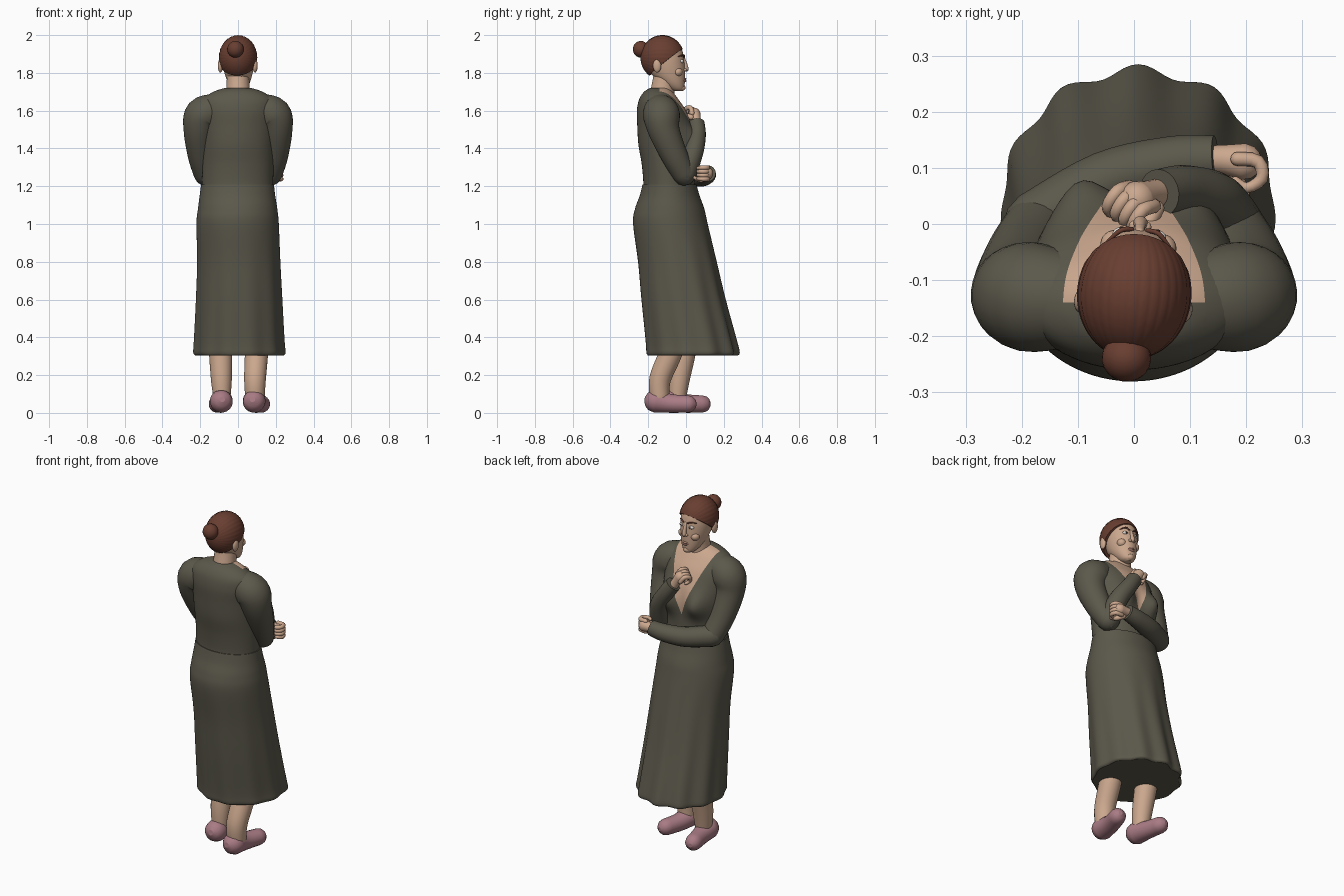
import bpy, bmesh
from math import sin, cos, pi, exp, atan2, radians
from mathutils import Vector, Matrix

if "Cube" in bpy.data.objects:
    bpy.data.objects.remove(bpy.data.objects["Cube"])


def material(name, rgb):
    m = bpy.data.materials.new(name)
    m.use_nodes = True
    m.diffuse_color = (*rgb, 1)
    m.node_tree.nodes["Principled BSDF"].inputs["Base Color"].default_value = (*rgb, 1)
    return m


OLIVE = material("olive cloth", (0.105, 0.098, 0.070))
SKIN = material("skin", (0.60, 0.39, 0.27))
HAIR = material("auburn hair", (0.14, 0.048, 0.030))
PINK = material("pink slipper", (0.40, 0.20, 0.235))
LIPS = material("lip", (0.46, 0.24, 0.18))
WHITE = material("eye white", (0.75, 0.72, 0.68))
DARK = material("dark iris", (0.03, 0.018, 0.012))


def finish(name, bm, *mats):
    bmesh.ops.recalc_face_normals(bm, faces=bm.faces[:])
    for f in bm.faces:
        f.smooth = len(f.verts) < 8
    me = bpy.data.meshes.new(name)
    bm.to_mesh(me)
    bm.free()
    for m in mats:
        me.materials.append(m)
    ob = bpy.data.objects.new(name, me)
    bpy.context.collection.objects.link(ob)
    return ob


def spline(rows, steps):
    """Smooth in-between rows (Catmull-Rom)."""
    rows = [Vector(r) for r in rows]
    p = [rows[0]] + rows + [rows[-1]]
    out = []
    for a, b, c, d in zip(p, p[1:], p[2:], p[3:]):
        for i in range(steps):
            t = i / steps
            out.append(0.5 * (2 * b + (c - a) * t + (2 * a - 5 * b + 4 * c - d) * t * t
                              + (3 * b - a - 3 * c + d) * t ** 3))
    return out + [rows[-1]]


def skin_rings(rings):
    """Bridge a list of equal rings and cap both ends."""
    bm = bmesh.new()
    vs = [[bm.verts.new(co) for co in r] for r in rings]
    n = len(vs[0])
    for a, b in zip(vs, vs[1:]):
        for i in range(n):
            j = (i + 1) % n
            bm.faces.new((a[i], a[j], b[j], b[i]))
    bm.faces.new(vs[0])
    bm.faces.new(vs[-1])
    return bm


def stack(rows, n=64, steps=5, warp=None):
    """Vertical body from rows of (z, x min, x max, y min, y max)."""
    rings = []
    for z, x0, x1, y0, y1 in spline(rows, steps):
        ring = []
        for i in range(n):
            a = 2 * pi * i / n
            co = Vector(((x0 + x1) / 2 + (x1 - x0) / 2 * cos(a),
                         (y0 + y1) / 2 + (y1 - y0) / 2 * sin(a), z))
            ring.append(warp(co, a) if warp else co)
        rings.append(ring)
    return skin_rings(rings)


def limb(name, rows, mat, n=20, steps=5, ends=(True, True)):
    """Tube along rows of (x, y, z, radius), with optional domed ends."""
    pts = [(Vector(r[:3]), r[3]) for r in spline([tuple(r) for r in rows], steps)]
    dome = ((0.5, 0.87), (0.8, 0.6), (0.97, 0.24))
    if ends[0]:
        c, r = pts[0]
        t = (c - pts[1][0]).normalized()
        pts = [(c + t * r * k, r * s) for k, s in reversed(dome)] + pts
    if ends[1]:
        c, r = pts[-1]
        t = (c - pts[-2][0]).normalized()
        pts += [(c + t * r * k, r * s) for k, s in dome]
    rings, u = [], None
    for i, (c, r) in enumerate(pts):
        t = (pts[min(i + 1, len(pts) - 1)][0] - pts[max(i - 1, 0)][0]).normalized()
        u = t.orthogonal() if u is None else u - t * u.dot(t)
        u.normalize()
        v = t.cross(u)
        rings.append([c + (u * cos(2 * pi * k / n) + v * sin(2 * pi * k / n)) * r for k in range(n)])
    return finish(name, skin_rings(rings), mat)


def ball(name, centre, size, mat, seg=24):
    bm = bmesh.new()
    bmesh.ops.create_uvsphere(bm, u_segments=seg, v_segments=seg // 2, radius=1,
                              matrix=Matrix.Translation(centre) @ Matrix.Diagonal((*size, 1)))
    return finish(name, bm, mat)


# Skirt with folds that deepen toward the hem
def folds(co, a):
    k = 0.010 * max(0, (1.0 - co.z) / 0.7) * cos(11 * a + pi / 2)
    return co + Vector((cos(a), sin(a), 0)) * k * (0.4 + 0.6 * max(0, sin(a)))


finish("skirt", stack([
    (0.305, -.225, .24, -.205, .265), (0.32, -.235, .25, -.212, .275), (0.38, -.232, .245, -.216, .262),
    (0.6, -.222, .234, -.238, .205), (0.8, -.216, .224, -.255, .16), (1.0, -.22, .216, -.28, .115),
    (1.08, -.212, .208, -.27, .097), (1.15, -.203, .197, -.245, .072),
    (1.21, -.195, .19, -.23, .055)], n=120, warp=folds), OLIVE)


# Bodice with bust and an open V neckline
def bust(co, a):
    if sin(a) > 0:
        co.y += 0.058 * exp(-((abs(co.x) - .1) / .06) ** 2 - ((co.z - 1.43) / .075) ** 2)
    return co


bm = stack([
    (1.15, -.19, .185, -.23, .05), (1.22, -.19, .186, -.226, .045), (1.32, -.188, .188, -.235, .04),
    (1.42, -.19, .19, -.252, .04), (1.52, -.195, .195, -.258, .03), (1.6, -.2, .2, -.26, .0),
    (1.66, -.185, .185, -.248, -.04), (1.7, -.13, .13, -.222, -.07), (1.72, -.07, .07, -.19, -.09)],
    steps=6, warp=bust)
SLOPE, V_LOW, V_BACK = 0.37, 1.36, -0.14
for co, no in (((0, 0, V_LOW), (1, 0, -SLOPE)), ((0, 0, V_LOW), (-1, 0, -SLOPE)), ((0, V_BACK, 0), (0, 1, 0))):
    bmesh.ops.bisect_plane(bm, geom=bm.verts[:] + bm.edges[:] + bm.faces[:], plane_co=co, plane_no=no)
for f in bm.faces:
    c = f.calc_center_median()
    f.material_index = int(abs(c.x) < (c.z - V_LOW) * SLOPE and c.y > V_BACK)
finish("bodice", bm, OLIVE, SKIN)

# Upper sleeves, mirrored
for side, s in (("left", 1), ("right", -1)):
    limb(side + "_upper_sleeve", [
        (.11 * s, -.135, 1.605, .085), (.185 * s, -.13, 1.575, .098), (.205 * s, -.115, 1.49, .083),
        (.195 * s, -.06, 1.36, .070), (.172 * s, -.01, 1.265, .062)], OLIVE, n=28)

# Forearms: one raised to the throat, one across the waist
limb("left_forearm_sleeve", [(.172, -.005, 1.265, .060), (.145, .04, 1.38, .052),
     (.09, .06, 1.47, .045), (.045, .055, 1.535, .043)], OLIVE, ends=(True, False))
limb("right_forearm_sleeve", [(-.172, .0, 1.262, .060), (-.05, .075, 1.252, .055),
     (.07, .108, 1.258, .049), (.145, .115, 1.268, .043)], OLIVE, ends=(True, False))


# Hands with curled fingers
def hand(name, wrist, axis, curl):
    o, ax = Vector(wrist), Vector(axis).normalized()
    cu = Vector(curl)
    cu = (cu - ax * cu.dot(ax)).normalized()
    sp = ax.cross(cu)

    def at(a, c, s, r):
        return (*(o + ax * a + cu * c + sp * s), r)

    limb(name + "_wrist", [at(-.04, 0, 0, .026), at(.0, 0, 0, .026), at(.04, .005, 0, .033)], SKIN)
    for i in range(4):
        s = (i - 1.5) * .02
        limb(f"{name}_finger_{i + 1}", [at(.03, 0, s, .013), at(.066, .006, s, .0125),
             at(.072, .036, s, .0115), at(.045, .052, s * .9, .010), at(.025, .04, s * .9, .009)],
             SKIN, n=10, steps=3)
    limb(name + "_thumb", [at(.01, .01, .028, .015), at(.03, .04, .036, .0125),
         at(.042, .072, .022, .009)], SKIN, n=10, steps=3)


hand("left_hand", (.028, .052, 1.55), (-.5, -.1, .85), (-.5, -.8, -.2))
hand("right_hand", (.155, .115, 1.268), (1, .03, 0), (0, -1, 0))

# Legs and slippers
limb("left_leg", [(.09, -.14, .08, .052), (.09, -.137, .18, .058), (.098, -.08, .32, .062),
                  (.1, -.06, .42, .062)], SKIN)
limb("right_leg", [(-.085, -.045, .08, .046), (-.088, -.035, .18, .056), (-.092, -.01, .32, .062),
                   (-.095, .0, .42, .062)], SKIN)
limb("left_slipper", [(.085, -.16, .062, .061), (.098, -.08, .050, .050), (.125, .01, .047, .046)], PINK)
limb("right_slipper", [(-.088, -.08, .062, .061), (-.095, .0, .050, .050), (-.11, .085, .047, .046)], PINK)

# Neck
limb("neck", [(0, -.13, 1.62, .075), (0, -.125, 1.70, .064), (0, -.115, 1.77, .06),
              (0, -.11, 1.83, .06)], SKIN)

# Face
head = [finish("face", stack([
    (1.703, -.016, .016, -.06, -.022), (1.715, -.036, .036, -.09, -.010), (1.745, -.056, .056, -.13, -.006),
    (1.79, -.072, .072, -.18, -.004), (1.84, -.082, .082, -.205, -.006), (1.89, -.085, .085, -.22, -.012),
    (1.94, -.078, .078, -.215, -.03), (1.975, -.045, .045, -.18, -.08)], n=40), SKIN)]
head.append(limb("nose", [(0, -.014, 1.88, .008), (0, -.002, 1.845, .010), (0, .002, 1.82, .013)], SKIN, n=12))
for z, r in ((1.768, .006), (1.758, .0065)):
    head.append(limb("lip", [(-.026, -.016, 1.762, .003), (0, -.004, z, r), (.026, -.016, 1.762, .003)], LIPS, n=10))
head.append(ball("chin", (0, -.022, 1.722), (.022, .02, .018), SKIN))
for side, s in (("left", 1), ("right", -1)):
    head += [
        ball(side + "_eye", (.032 * s, -.021, 1.862), (.016, .013, .010), WHITE),
        ball(side + "_iris", (.032 * s, -.013, 1.862), (.007, .0065, .007), DARK),
        ball(side + "_cheek", (.042 * s, -.04, 1.805), (.026, .026, .024), SKIN),
        ball(side + "_nostril", (.011 * s, -.004, 1.816), (.009, .010, .008), SKIN),
        ball(side + "_ear", (.092 * s, -.145, 1.838), (.014, .022, .036), SKIN),
        limb(side + "_eyebrow", [(.014 * s, -.010, 1.884, .004), (.034 * s, -.014, 1.893, .0045),
                                 (.056 * s, -.036, 1.886, .0025)], HAIR, n=8)]

# Combed hair, cut along a sloping hairline, with a bun
bm = bmesh.new()
bmesh.ops.create_uvsphere(bm, u_segments=96, v_segments=40, radius=1, matrix=Matrix.Rotation(pi / 2, 4, "X"))
for v in bm.verts:
    k = 1 + 0.010 * cos(32 * atan2(v.co.x, v.co.z)) * (1 - v.co.y ** 2)
    v.co = Vector((v.co.x * .101 * k, v.co.y * .116 * k - .125, v.co.z * .118 * k + 1.881))
cut = bmesh.ops.bisect_plane(bm, geom=bm.verts[:] + bm.edges[:] + bm.faces[:], plane_co=(0, -.02, 1.925),
                             plane_no=(0, -.62, .78), clear_inner=True)
bmesh.ops.holes_fill(bm, edges=[e for e in bm.edges if e.is_boundary])
head += [finish("hair", bm, HAIR), ball("hair_bun", (-.004, -.24, 1.925), (.044, .042, .044), HAIR)]

# Turn the head slightly
pivot = Matrix.Translation((0, -.13, 0))
for ob in head:
    ob.data.transform(pivot @ Matrix.Rotation(radians(-5), 4, "Z") @ pivot.inverted())
